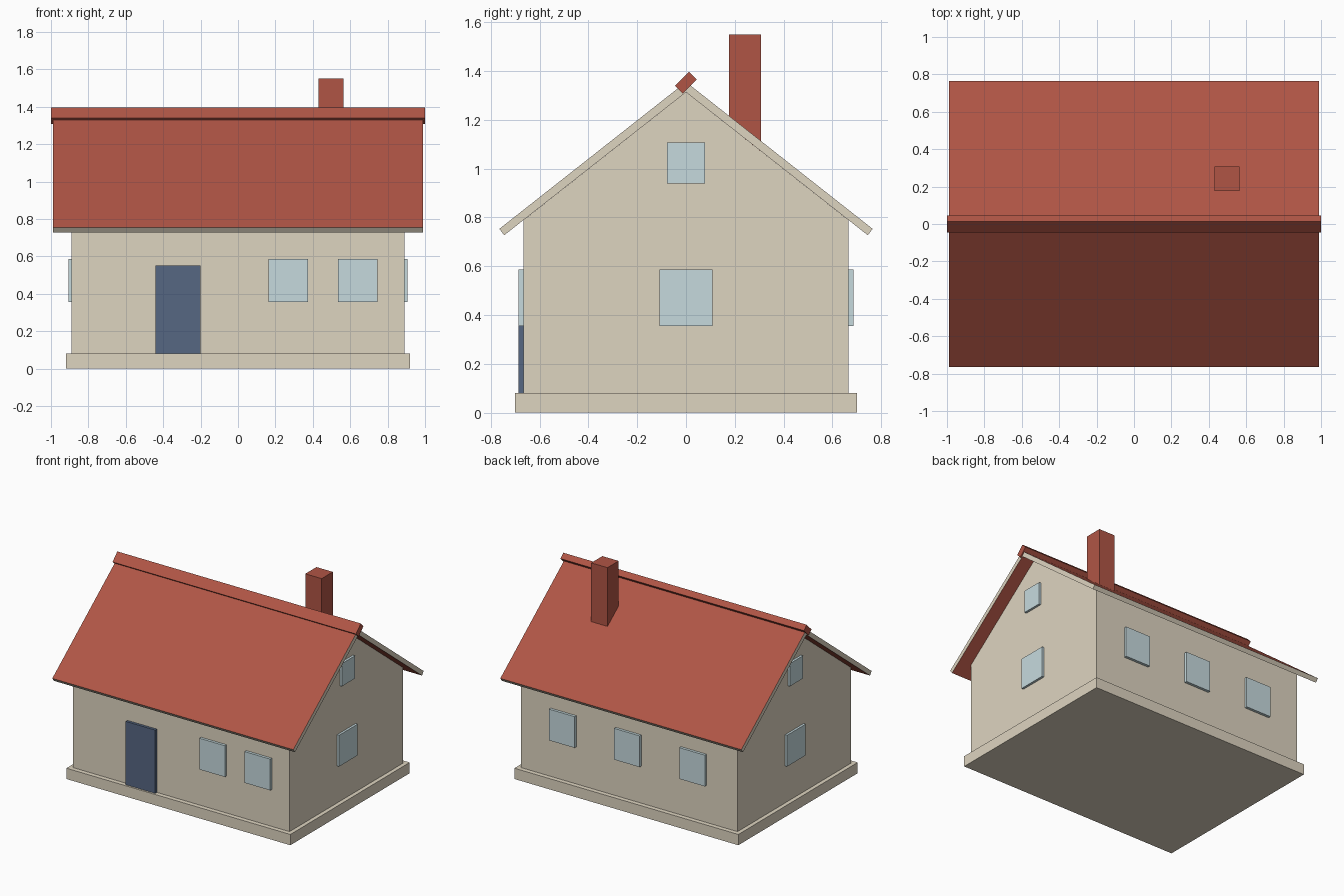
import bpy
import bmesh
from math import radians

if "Cube" in bpy.data.objects:
    bpy.data.objects.remove(bpy.data.objects["Cube"], do_unlink=True)


def material(name, rgb):
    mat = bpy.data.materials.new(name)
    mat.use_nodes = True
    mat.diffuse_color = (*rgb, 1)
    mat.node_tree.nodes["Principled BSDF"].inputs["Base Color"].default_value = (*rgb, 1)
    return mat


cream = material("cream_plaster", (0.73, 0.66, 0.53))
red = material("red_tile", (0.434, 0.091, 0.060))
glass = material("pale_blue_glass", (0.565, 0.70, 0.73))
blue = material("dark_blue_paint", (0.093, 0.135, 0.223))


def finish(name, bm, *mats):
    bmesh.ops.recalc_face_normals(bm, faces=bm.faces)
    mesh = bpy.data.meshes.new(name)
    bm.to_mesh(mesh)
    bm.free()
    for mat in mats:
        mesh.materials.append(mat)
    obj = bpy.data.objects.new(name, mesh)
    bpy.context.collection.objects.link(obj)
    return obj


def box(name, x, y, z, mat):
    """Box spanning the given (low, high) ranges."""
    bm = bmesh.new()
    bmesh.ops.create_cube(bm, size=1)
    for v in bm.verts:
        for i, (low, high) in enumerate((x, y, z)):
            v.co[i] = low if v.co[i] < 0 else high
    return finish(name, bm, mat)


def prism(name, profile, half_length, *mats):
    """Extrude a (y, z) profile along x."""
    bm = bmesh.new()
    face = bm.faces.new([bm.verts.new((-half_length, y, z)) for y, z in profile])
    ext = bmesh.ops.extrude_face_region(bm, geom=[face])["geom"]
    verts = [g for g in ext if isinstance(g, bmesh.types.BMVert)]
    bmesh.ops.translate(bm, vec=(2 * half_length, 0, 0), verts=verts)
    return finish(name, bm, *mats)


# Plinth and gabled walls
wall_x, wall_y, plinth_top = 0.89, 0.666, 0.08
box("plinth", (-0.92, 0.92), (-0.70, 0.70), (0, plinth_top), cream)
apex, slope = 1.313, 0.787
eave = apex - slope * wall_y
prism("walls", [(-wall_y, plinth_top), (wall_y, plinth_top), (wall_y, eave),
                (0, apex), (-wall_y, eave)], wall_x, cream)

# Roof: red on top and underneath, cream on the rims
roof = prism("roof", [(-0.745, 0.727), (0, apex), (0.745, 0.727),
                      (0.765, 0.753), (0, 1.355), (-0.765, 0.753)], 0.99, cream, red)
for poly in roof.data.polygons:
    poly.material_index = int(abs(poly.normal.z) > 0.7)

# Ridge beam, turned to lie askew on the peak
ridge = box("ridge_beam", (-1, 1), (-0.04, 0.04), (-0.0225, 0.0225), red)
ridge.location.z = 1.352
ridge.rotation_euler.x = radians(45)

box("chimney", (0.43, 0.564), (0.176, 0.307), (1.05, 1.55), red)

# Door and windows stand slightly proud of the walls
front = (-0.686, -0.656)
back = (0.656, 0.686)
sill_to_head = (0.355, 0.587)
box("front_door", (-0.442, -0.20), front, (plinth_top, 0.55), blue)
for side, depth, centres in (("front", front, (0.268, 0.64)),
                             ("back", back, (-0.53, 0.005, 0.54))):
    for i, c in enumerate(centres):
        box(f"{side}_window_{i + 1}", (c - 0.105, c + 0.105), depth, sill_to_head, glass)
for side, depth in (("left", (0.88, 0.907)), ("right", (-0.907, -0.88))):
    box(f"{side}_window", depth, (-0.109, 0.109), sill_to_head, glass)
    box(f"{side}_gable_window", depth, (-0.077, 0.077), (0.938, 1.107), glass)
